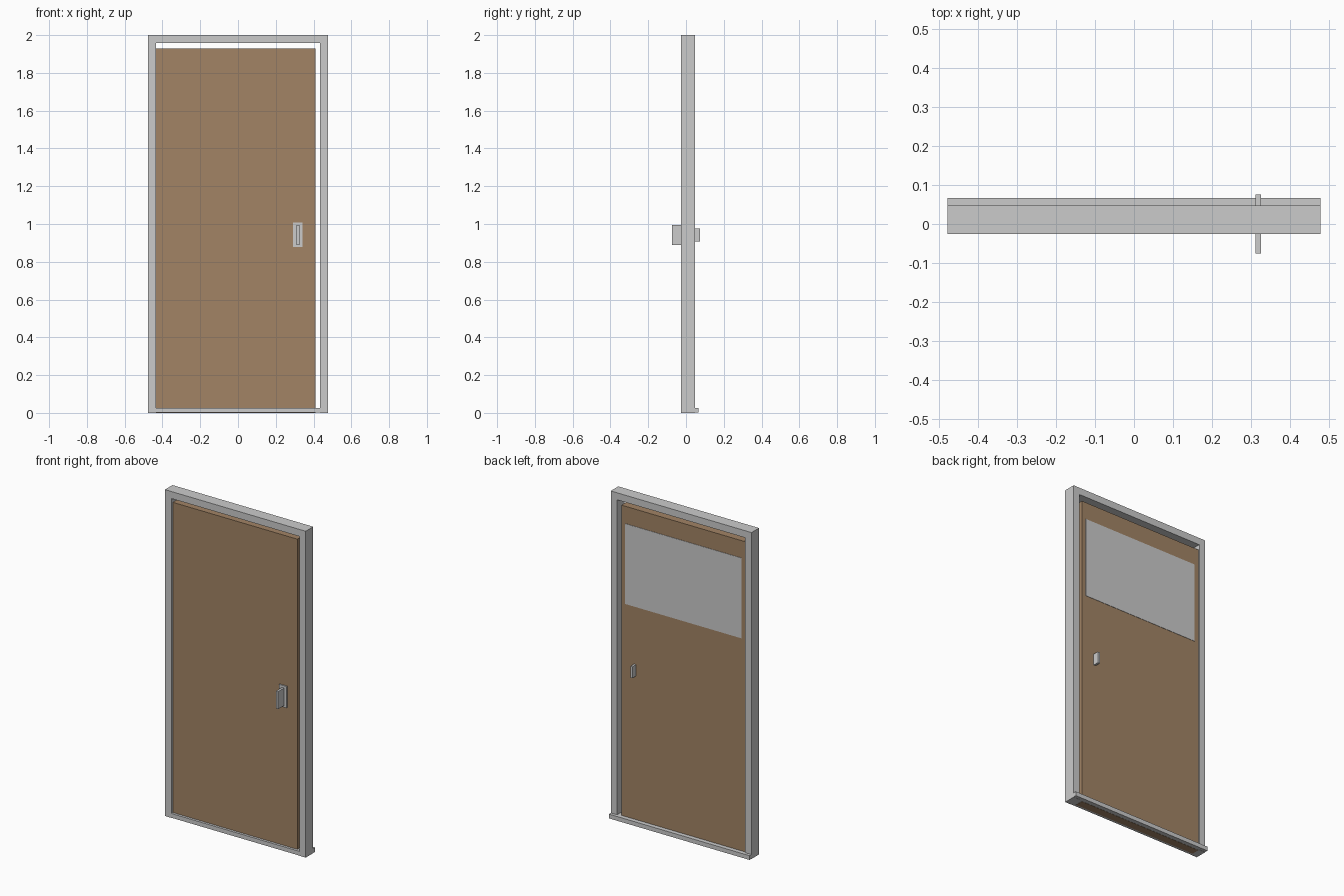
import bpy
import bmesh

if "Cube" in bpy.data.objects:
    bpy.data.objects.remove(bpy.data.objects["Cube"])

# Door leaf colour
wood = bpy.data.materials.new("wood")
wood.diffuse_color = (0.36, 0.23, 0.13, 1)
wood.use_nodes = True
wood.node_tree.nodes["Principled BSDF"].inputs["Base Color"].default_value = wood.diffuse_color


def prism(name, outline, z0, z1, mat=None):
    """Extrude an xy outline from z0 to z1."""
    bm = bmesh.new()
    face = bm.faces.new([bm.verts.new((x, y, z0)) for x, y in outline])
    ext = bmesh.ops.extrude_face_region(bm, geom=[face])
    verts = [g for g in ext["geom"] if isinstance(g, bmesh.types.BMVert)]
    bmesh.ops.translate(bm, verts=verts, vec=(0, 0, z1 - z0))
    bmesh.ops.recalc_face_normals(bm, faces=bm.faces)
    mesh = bpy.data.meshes.new(name)
    bm.to_mesh(mesh)
    bm.free()
    obj = bpy.data.objects.new(name, mesh)
    bpy.context.collection.objects.link(obj)
    if mat:
        mesh.materials.append(mat)
    return obj


def box(name, x, y, z, mat=None):
    """Box from three (min, max) ranges."""
    outline = [(x[0], y[0]), (x[1], y[0]), (x[1], y[1]), (x[0], y[1])]
    return prism(name, outline, z[0], z[1], mat)


W, INNER = 0.477, 0.434          # frame half width, opening half width
FRONT, BACK = -0.026, 0.047      # frame depth
LIP = 0.066                      # back edge of the sill

# Frame: jambs and header
for side, sign in (("left", -1), ("right", 1)):
    xs = sorted((sign * INNER, sign * W))
    box(side + "_jamb", xs, (FRONT, BACK), (0, 1.957))
box("header", (-W, W), (FRONT, BACK), (1.957, 2.0))

# Sill between the jambs, with a lip along the full back
prism("sill", [(-INNER, FRONT), (INNER, FRONT), (INNER, BACK), (W, BACK),
               (W, LIP), (-W, LIP), (-W, BACK), (-INNER, BACK)], 0.001, 0.027)

# Door leaf, running down into the sill
box("door_leaf", (-0.434, 0.41), (-0.011, 0.039), (0, 1.928), wood)

# Thin panel on the back of the door
box("back_panel", (-0.405, 0.384), (0.036, 0.041), (1.33, 1.822))

# Handles
box("handle_plate", (0.291, 0.342), (-0.018, -0.011), (0.877, 1.009))
box("front_handle", (0.311, 0.325), (-0.075, -0.018), (0.888, 0.996))
box("back_handle", (0.311, 0.325), (0.039, 0.075), (0.907, 0.977))
